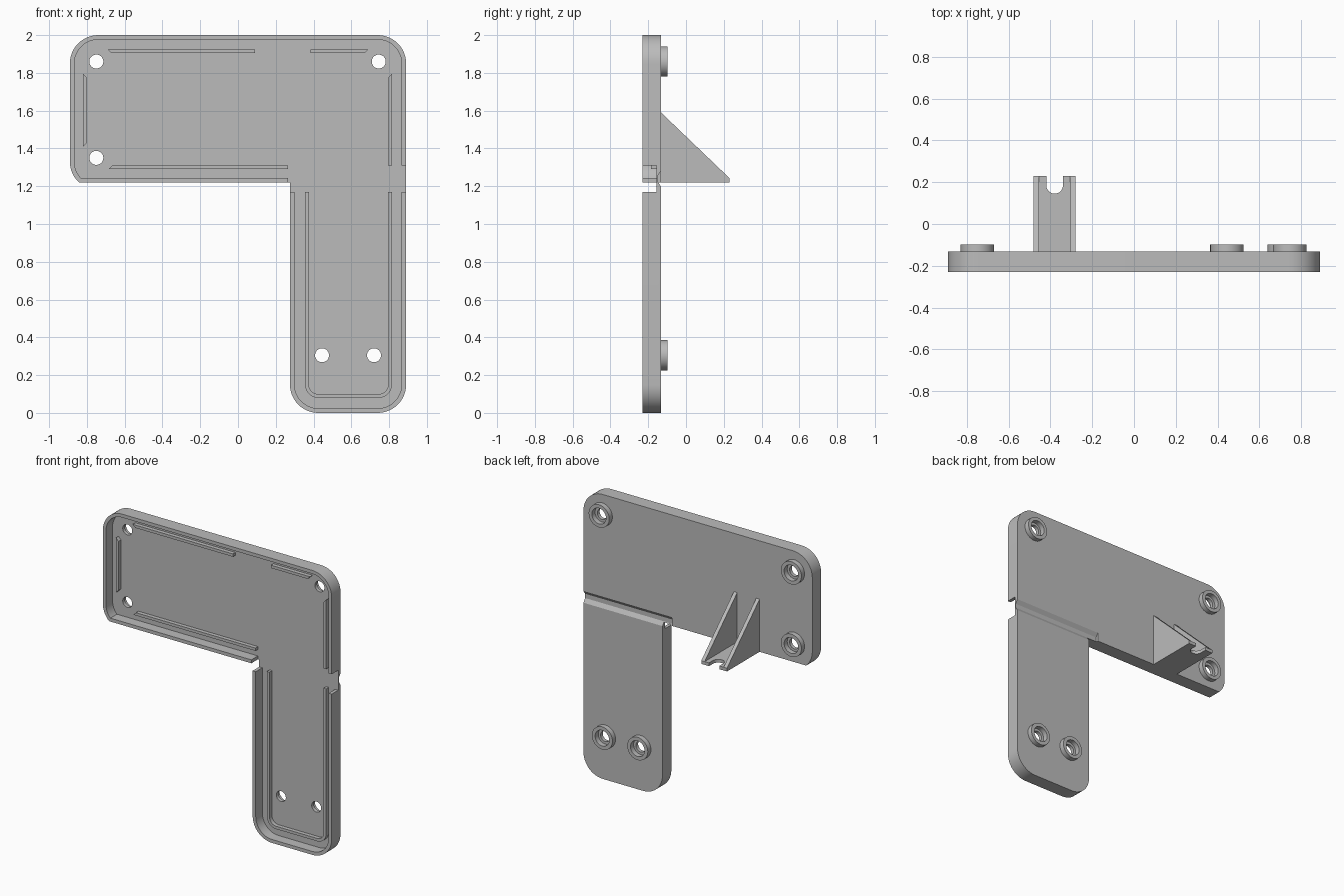
import bpy, bmesh, math
from mathutils import Vector, Matrix

if "Cube" in bpy.data.objects:
    bpy.data.objects.remove(bpy.data.objects["Cube"], do_unlink=True)

GREY = (0.5, 0.5, 0.5, 1)
grey = bpy.data.materials.new("plain grey")
grey.use_nodes = True
grey.diffuse_color = GREY
grey.node_tree.nodes["Principled BSDF"].inputs["Base Color"].default_value = GREY

FRONT, FLOOR, BACK, BOSS = -0.23, -0.157, -0.132, -0.097


def finish(name, bm):
    bmesh.ops.recalc_face_normals(bm, faces=bm.faces)
    mesh = bpy.data.meshes.new(name)
    bm.to_mesh(mesh)
    bm.free()
    mesh.materials.append(grey)
    obj = bpy.data.objects.new(name, mesh)
    bpy.context.collection.objects.link(obj)
    return obj


def prism(name, points, start, end, axis="Y"):
    """Extrude a 2D outline along one axis."""
    place = {"X": lambda p: (start, p[0], p[1]),
             "Y": lambda p: (p[0], start, p[1]),
             "Z": lambda p: (p[0], p[1], start)}[axis]
    bm = bmesh.new()
    face = bm.faces.new([bm.verts.new(place(p)) for p in points])
    new = bmesh.ops.extrude_face_region(bm, geom=[face])["geom"]
    shift = Vector([(end - start) * (a == axis) for a in "XYZ"])
    bmesh.ops.translate(bm, vec=shift, verts=[v for v in new if isinstance(v, bmesh.types.BMVert)])
    return finish(name, bm)


def rect(x0, x1, z0, z1):
    return [(x0, z0), (x1, z0), (x1, z1), (x0, z1)]


def arc(cx, cz, r, a0, a1, n=12):
    angles = [math.radians(a0 + (a1 - a0) * i / n) for i in range(n + 1)]
    return [(cx + r * math.cos(a), cz + r * math.sin(a)) for a in angles]


def cut(obj, cutter):
    cutter.hide_render = True
    mod = obj.modifiers.new("cut", "BOOLEAN")
    mod.operation, mod.solver, mod.object = "DIFFERENCE", "EXACT", cutter
    activate(obj)
    bpy.ops.object.modifier_apply(modifier=mod.name)
    bpy.data.objects.remove(cutter, do_unlink=True)


def activate(obj):
    bpy.ops.object.select_all(action="DESELECT")
    obj.select_set(True)
    bpy.context.view_layer.objects.active = obj


def smooth(obj):
    activate(obj)
    bpy.ops.object.shade_smooth_by_angle(angle=math.radians(30))


def outline(d):
    """L-shaped outline, moved inwards by d."""
    r = 0.15 - d
    clip = math.degrees(math.asin((0.11 - d) / r))
    return (arc(0.425, 0.15, r, 180, 270) + arc(0.74, 0.15, r, 270, 360)
            + arc(0.74, 1.85, r, 0, 90) + arc(-0.74, 1.85, r, 90, 180)
            + arc(-0.74, 1.33, r, 180, 180 + clip)
            + [(-0.6, 1.22 + d), (0.275 + d, 1.22 + d)])


# Tray-shaped L plate with a fold line
plate = prism("plate", outline(0), FRONT, BACK)
cut(plate, prism("tray_cutter", outline(0.024), FRONT - 0.05, FLOOR))
cut(plate, prism("right_notch_cutter", rect(0.8, 1.0, 1.17, 1.31), FRONT - 0.05, FLOOR))
cut(plate, prism("inner_notch_cutter", rect(0.265, 0.34, 1.17, 1.31), FRONT - 0.05, FLOOR))
groove = [(BACK + 0.01, 1.184), (-0.15, 1.225), (-0.15, 1.255), (BACK + 0.01, 1.296)]
cut(plate, prism("fold_cutter", groove, 0.2, 1.0, "X"))

# Screw holes with raised rings on the back
HOLES = [(-0.75, 1.86), (0.745, 1.86), (-0.75, 1.35), (0.445, 0.305), (0.72, 0.305)]
for i, (x, z) in enumerate(HOLES):
    cut(plate, prism("hole_cutter", arc(x, z, 0.037, 0, 350, 35), FRONT - 0.05, 0))
    ring = prism(f"screw_boss_{i + 1}", arc(x, z, 0.08, 0, 350, 35), BACK - 0.005, BOSS)
    cut(ring, prism("recess_cutter", arc(x, z, 0.055, 0, 350, 35), BACK - 0.05, 0))
    smooth(ring)
smooth(plate)

# Thin ribs on the tray floor, with mitred ends
RIB = FLOOR - 0.028
ribs = {
    "top_rib_long": [(-0.67, 1.905), (0.09, 1.905), (0.09, 1.925), (-0.69, 1.925)],
    "top_rib_short": [(0.385, 1.905), (0.67, 1.905), (0.69, 1.925), (0.385, 1.925)],
    "side_rib_right": [(-0.82, 1.41), (-0.80, 1.43), (-0.80, 1.775), (-0.82, 1.795)],
    "side_rib_left": [(0.795, 1.31), (0.815, 1.31), (0.815, 1.795), (0.795, 1.775)],
    "middle_rib": [(-0.685, 1.29), (0.265, 1.29), (0.265, 1.31), (-0.665, 1.31)],
}
for name, points in ribs.items():
    prism(name, points, RIB, FLOOR + 0.003)


def u_path(r):
    return ([(0.425 - r, 1.17)] + arc(0.425, 0.15, r, 180, 270)
            + arc(0.745, 0.15, r, 270, 360) + [(0.745 + r, 1.17)])


smooth(prism("lower_rib", u_path(0.07) + u_path(0.05)[::-1], RIB, FLOOR + 0.003))

# Back bracket: slotted shelf between two triangular gussets
TIP = 0.23
shelf = ([(-0.48, BACK - 0.005), (-0.28, BACK - 0.005), (-0.28, TIP), (-0.34, TIP)]
         + arc(-0.38, 0.185, 0.04, 0, -180) + [(-0.42, TIP), (-0.48, TIP)])
smooth(prism("bracket_shelf", shelf, 1.22, 1.243, "Z"))
gusset = [(BACK - 0.005, 1.22), (TIP, 1.22), (TIP, 1.243), (BACK, 1.59), (BACK - 0.005, 1.59)]
for side, x in (("right", -0.48), ("left", -0.306)):
    prism(f"bracket_gusset_{side}", gusset, x, x + 0.026, "X")
